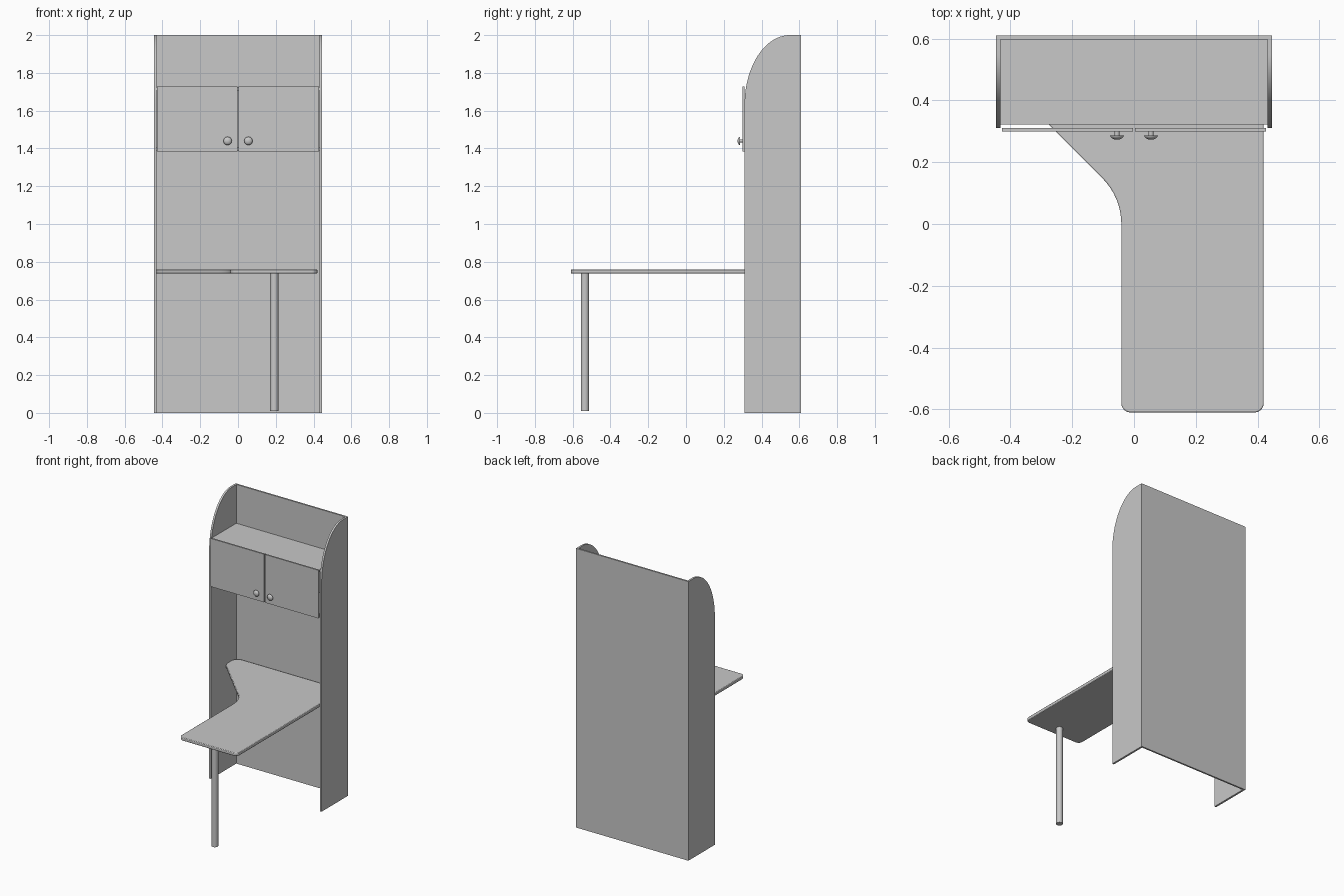
import bpy, bmesh, math
from math import cos, sin, pi, radians
from mathutils import Vector, Matrix

if "Cube" in bpy.data.objects:
    bpy.data.objects.remove(bpy.data.objects["Cube"])

GREY = (0.58, 0.58, 0.58, 1)
grey = bpy.data.materials.new("plain grey")
grey.diffuse_color = GREY
grey.use_nodes = True
grey.node_tree.nodes["Principled BSDF"].inputs["Base Color"].default_value = GREY


def finish(name, bm, smooth=False):
    bmesh.ops.recalc_face_normals(bm, faces=bm.faces)
    mesh = bpy.data.meshes.new(name)
    bm.to_mesh(mesh)
    bm.free()
    obj = bpy.data.objects.new(name, mesh)
    bpy.context.collection.objects.link(obj)
    mesh.materials.append(grey)
    if smooth:
        bpy.ops.object.select_all(action="DESELECT")
        obj.select_set(True)
        bpy.context.view_layer.objects.active = obj
        bpy.ops.object.shade_smooth_by_angle(angle=radians(35))
    return obj


def box(name, low, high):
    low, high = Vector(low), Vector(high)
    bm = bmesh.new()
    bmesh.ops.create_cube(bm, size=1)
    for v in bm.verts:
        v.co = (low + high) / 2 + Vector(a * b for a, b in zip(v.co, high - low))
    return finish(name, bm)


def prism(name, points, depth, bevel=0):
    """Extrude a closed outline of 3D points along the depth vector."""
    bm = bmesh.new()
    face = bm.faces.new([bm.verts.new(p) for p in points])
    out = bmesh.ops.extrude_face_region(bm, geom=[face])
    moved = [g for g in out["geom"] if isinstance(g, bmesh.types.BMVert)]
    bmesh.ops.translate(bm, vec=depth, verts=moved)
    obj = finish(name, bm, True)
    if bevel:
        mod = obj.modifiers.new("soft edge", "BEVEL")
        mod.width, mod.segments, mod.limit_method = bevel, 2, "ANGLE"
        mod.angle_limit = radians(60)
    return obj


def lathe(name, profile, matrix, steps=32):
    """Spin a (radius, height) profile around local z."""
    bm = bmesh.new()
    verts = [bm.verts.new((r, 0, h)) for r, h in profile]
    edges = [bm.edges.new(pair) for pair in zip(verts, verts[1:])]
    bmesh.ops.spin(bm, geom=verts + edges, cent=(0, 0, 0), axis=(0, 0, 1),
                   angle=2 * pi, steps=steps)
    bmesh.ops.remove_doubles(bm, verts=bm.verts, dist=1e-5)
    bm.transform(matrix)
    return finish(name, bm, True)


def fillet(corner, before, after, radius, steps=8):
    """Round one corner of a flat outline."""
    c = Vector(corner)
    a, b = (Vector(before) - c).normalized(), (Vector(after) - c).normalized()
    half = a.angle(b) / 2
    centre = c + (a + b).normalized() * radius / sin(half)
    start = c + a * radius / math.tan(half) - centre
    end = c + b * radius / math.tan(half) - centre
    return [centre + start.lerp(end, i / steps).normalized() * radius
            for i in range(steps + 1)]


# Back board and tall side panels with a curved upper front
BACK, FRONT, TOP, INNER, OUTER = 0.61, 0.31, 2.0, 0.432, 0.446
box("back_panel", (-INNER, BACK - 0.012, 0), (INNER, BACK, TOP))
curve = [(0.55 - 0.24 * cos(t), 1.63 + 0.37 * sin(t))
         for t in (i * pi / 48 for i in range(25))]
side = [(BACK, 0), (FRONT, 0)] + curve + [(BACK, TOP)]
for name, x in (("left_side_panel", INNER), ("right_side_panel", -OUTER)):
    prism(name, [(x, y, z) for y, z in side], (OUTER - INNER, 0, 0))

# Cupboard shelves
for name, z in (("cupboard_top_shelf", 1.706), ("cupboard_bottom_shelf", 1.388)):
    box(name, (-INNER, FRONT + 0.012, z), (INNER, BACK - 0.012, z + 0.016))

# Doors with mushroom knobs
knob = [(0, 0), (0.008, 0), (0.008, 0.013), (0.022, 0.013), (0.021, 0.017),
        (0.016, 0.022), (0.008, 0.025), (0, 0.026)]
for name, s in (("left", 1), ("right", -1)):
    xs = sorted((s * 0.003, s * 0.428))
    box(name + "_door", (xs[0], 0.299, 1.384), (xs[1], FRONT, 1.729))
    place = Matrix.Translation((s * 0.055, 0.299, 1.44)) @ Matrix.Rotation(pi / 2, 4, "X")
    lathe(name + "_door_knob", knob, place)

# Desk top: rounded corners and a curved inner edge
corners = [((-0.041, -0.61), 0.03), ((0.42, -0.61), 0.03), ((0.42, 0.592), 0.03),
           ((-0.432, 0.592), 0.05), ((-0.432, 0.477), 0.06), ((-0.041, 0.087), 0.21)]
outline = []
for i, (corner, radius) in enumerate(corners):
    outline += fillet(corner, corners[i - 1][0], corners[(i + 1) % len(corners)][0], radius)
prism("desk_top", [(p.x, p.y, 0.737) for p in outline], (0, 0, 0.023), 0.004)

# Single round leg
lathe("desk_leg", [(0, 0.01), (0.022, 0.01), (0.022, 0.737), (0, 0.737)],
      Matrix.Translation((0.192, -0.535, 0)))
